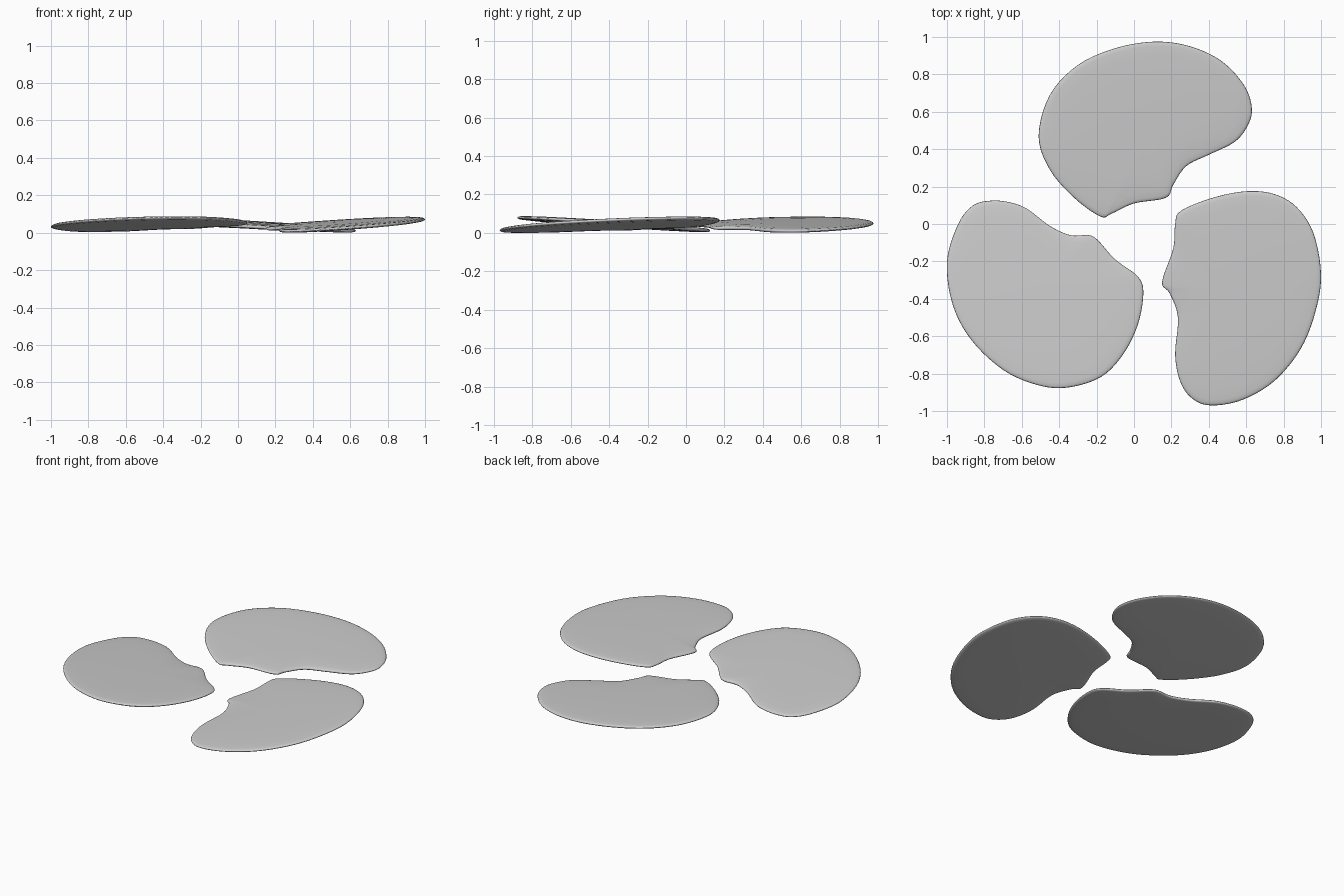
import bpy
from mathutils import Vector

if "Cube" in bpy.data.objects:
    bpy.data.objects.remove(bpy.data.objects["Cube"])

# Rim-to-centre cross-section: (radial scale, half thickness)
SECTION = [(1.0, 0.0), (0.995, 0.004), (0.98, 0.0075), (0.95, 0.0095),
           (0.85, 0.012), (0.6, 0.0145), (0.3, 0.0155)]
STEPS = 5


def smooth_loop(pts):
    """Closed Catmull-Rom curve through the points."""
    p = [Vector(q) for q in pts]
    n, out = len(p), []
    for i in range(n):
        a, b, c, d = p[i - 1], p[i], p[(i + 1) % n], p[(i + 2) % n]
        for k in range(STEPS):
            t = k / STEPS
            out.append(0.5 * (2 * b + (c - a) * t + (2 * a - 5 * b + 4 * c - d) * t * t
                              + (3 * b - a - 3 * c + d) * t ** 3))
    return out


def blade(name, pts, plane):
    """Tilted pillow-shaped blade; plane = (height, slope x, slope y)."""
    rim = smooth_loop(pts)
    n = len(rim)
    c = sum(rim, Vector((0, 0))) / n
    h, sx, sy = plane

    def place(p, dz):
        return (p.x, p.y, h + sx * p.x + sy * p.y + dz)

    # rings from bottom centre, round the rim, to top centre
    rings = [(s, -t) for s, t in reversed(SECTION)] + SECTION[1:]
    verts = [place(c + (p - c) * s, t) for s, t in rings for p in rim]
    faces = []
    for r in range(len(rings) - 1):
        for i in range(n):
            j = (i + 1) % n
            faces.append((r * n + i, r * n + j, (r + 1) * n + j, (r + 1) * n + i))
    bottom, top = len(verts), len(verts) + 1
    verts += [place(c, -0.016), place(c, 0.016)]
    last = (len(rings) - 1) * n
    for i in range(n):
        j = (i + 1) % n
        faces += [(bottom, j, i), (top, last + i, last + j)]
    me = bpy.data.meshes.new(name)
    me.from_pydata(verts, [], faces)
    me.shade_smooth()
    ob = bpy.data.objects.new(name, me)
    bpy.context.collection.objects.link(ob)
    return ob


# Back blade
back = blade("back_blade", [
    (0.63, 0.62), (0.59, 0.74), (0.47, 0.87), (0.30, 0.95), (0.11, 0.975),
    (-0.10, 0.94), (-0.30, 0.85), (-0.45, 0.69), (-0.51, 0.47), (-0.45, 0.29),
    (-0.32, 0.14), (-0.18, 0.04), (-0.12, 0.055), (0.0, 0.11), (0.17, 0.14),
    (0.21, 0.21), (0.28, 0.31), (0.40, 0.37), (0.54, 0.44), (0.61, 0.53)],
    (0.036, -0.060, 0.026))

# Left blade
left = blade("left_blade", [
    (-0.76, 0.125), (-0.86, 0.10), (-0.94, 0.0), (-1.0, -0.2), (-0.97, -0.43),
    (-0.87, -0.62), (-0.70, -0.78), (-0.52, -0.86), (-0.36, -0.875), (-0.18, -0.82),
    (-0.06, -0.70), (0.02, -0.54), (0.05, -0.37), (0.02, -0.28), (-0.10, -0.19),
    (-0.19, -0.09), (-0.24, -0.06), (-0.34, -0.06), (-0.45, -0.01), (-0.57, 0.08),
    (-0.66, 0.115)],
    (0.032, 0.011, -0.0635))

# Right blade
right = blade("right_blade", [
    (0.42, -0.97), (0.58, -0.94), (0.75, -0.84), (0.89, -0.67), (0.97, -0.47),
    (1.0, -0.27), (0.96, -0.05), (0.87, 0.09), (0.75, 0.16), (0.60, 0.175),
    (0.42, 0.14), (0.25, 0.07), (0.22, 0.0), (0.21, -0.13), (0.15, -0.31),
    (0.19, -0.37), (0.235, -0.50), (0.22, -0.70), (0.25, -0.85), (0.32, -0.94)],
    (0.027, 0.058, 0.035))

# Rest the set on z = 0
blades = (back, left, right)
low = min(v.co.z for b in blades for v in b.data.vertices)
for b in blades:
    for v in b.data.vertices:
        v.co.z -= low
